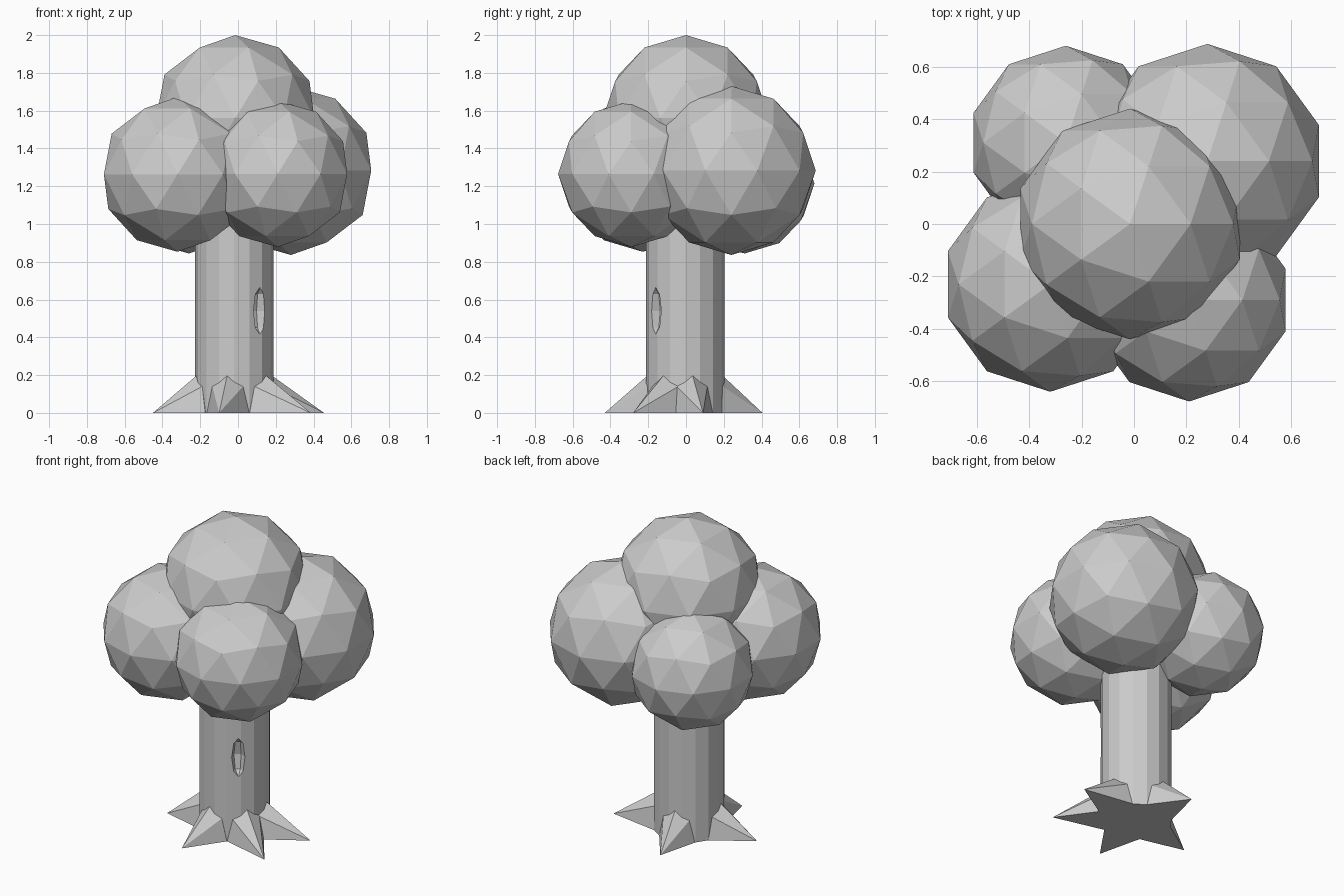
import bpy, bmesh
from math import radians, cos, sin, hypot, atan2

old = bpy.data.objects.get("Cube")
if old:
    bpy.data.objects.remove(old, do_unlink=True)

# Single flat colour
grey = bpy.data.materials.new("plain grey")
grey.use_nodes = True
COLOR = (0.6, 0.6, 0.6, 1)
grey.diffuse_color = COLOR
grey.node_tree.nodes["Principled BSDF"].inputs["Base Color"].default_value = COLOR

TRUNK_X, TRUNK_Y, TRUNK_R = -0.02, -0.005, 0.208


def make_object(name, bm, location):
    bmesh.ops.recalc_face_normals(bm, faces=bm.faces)
    mesh = bpy.data.meshes.new(name)
    bm.to_mesh(mesh)
    bm.free()
    mesh.materials.append(grey)
    obj = bpy.data.objects.new(name, mesh)
    obj.location = location
    bpy.context.collection.objects.link(obj)
    return obj


# Leaf clumps: low-poly balls
def leaf_clump(name, center, radius):
    bm = bmesh.new()
    bmesh.ops.create_icosphere(bm, subdivisions=2, radius=radius)
    make_object(name, bm, center)


leaf_clump("top_leaves", (-0.015, 0, 1.56), 0.44)
leaf_clump("front_right_leaves", (-0.32, -0.23, 1.263), 0.41)
leaf_clump("front_left_leaves", (0.21, -0.29, 1.265), 0.387)
leaf_clump("back_left_leaves", (0.28, 0.24, 1.283), 0.447)
leaf_clump("back_right_leaves", (-0.26, 0.31, 1.214), 0.37)

# Trunk: sixteen-sided column
bm = bmesh.new()
bmesh.ops.create_cone(bm, cap_ends=True, segments=16, radius1=TRUNK_R,
                      radius2=TRUNK_R, depth=1.3)
bmesh.ops.translate(bm, verts=bm.verts, vec=(0, 0, 0.65))
trunk = make_object("trunk", bm, (TRUNK_X, TRUNK_Y, 0))

# Knot hole: a narrow spindle cut into the trunk
bm = bmesh.new()
bmesh.ops.create_uvsphere(bm, u_segments=6, v_segments=4, radius=1)
for v in bm.verts:
    v.co.x *= 0.06
    v.co.y *= 0.042
    v.co.z *= 0.125
knot = make_object("knot_cutter", bm, (TRUNK_X + TRUNK_R * cos(radians(-49)),
                                       TRUNK_Y + TRUNK_R * sin(radians(-49)), 0.54))
knot.rotation_euler.z = radians(-49)
knot.hide_render = True
cut = trunk.modifiers.new("knot_hole", 'BOOLEAN')
cut.operation = 'DIFFERENCE'
cut.object = knot
cut.solver = 'EXACT'
bpy.context.view_layer.objects.active = trunk
bpy.ops.object.modifier_apply(modifier=cut.name)
bpy.data.objects.remove(knot, do_unlink=True)


# Roots: pointed wedges that flare from the foot of the trunk
def root(name, tip_x, tip_y):
    dx, dy = tip_x - TRUNK_X, tip_y - TRUNK_Y
    reach, angle = hypot(dx, dy), atan2(dy, dx)

    def ring(offset, radius, z):
        a = angle + radians(offset)
        return bm.verts.new((radius * cos(a), radius * sin(a), z))

    bm = bmesh.new()
    tip = ring(0, reach, 0)
    low_a, low_b = ring(-33, 0.21, 0), ring(33, 0.21, 0)
    mid_a, mid_b = ring(-24, 0.204, 0.14), ring(24, 0.204, 0.14)
    crest = ring(0, 0.2, 0.2)
    core_low, core_high = ring(0, 0.05, 0), ring(0, 0.05, 0.14)
    for face in ((tip, mid_b, crest), (tip, crest, mid_a),
                 (tip, low_b, mid_b), (tip, mid_a, low_a),
                 (tip, low_a, core_low, low_b),
                 (low_a, mid_a, core_high, core_low),
                 (low_b, core_low, core_high, mid_b),
                 (mid_a, crest, core_high), (mid_b, core_high, crest)):
        bm.faces.new(face)
    make_object(name, bm, (TRUNK_X, TRUNK_Y, 0))


root("left_root", 0.455, 0.09)
root("front_left_root", 0.385, -0.28)
root("front_root", -0.1, -0.43)
root("right_root", -0.45, -0.08)
root("back_root", -0.1, 0.405)
